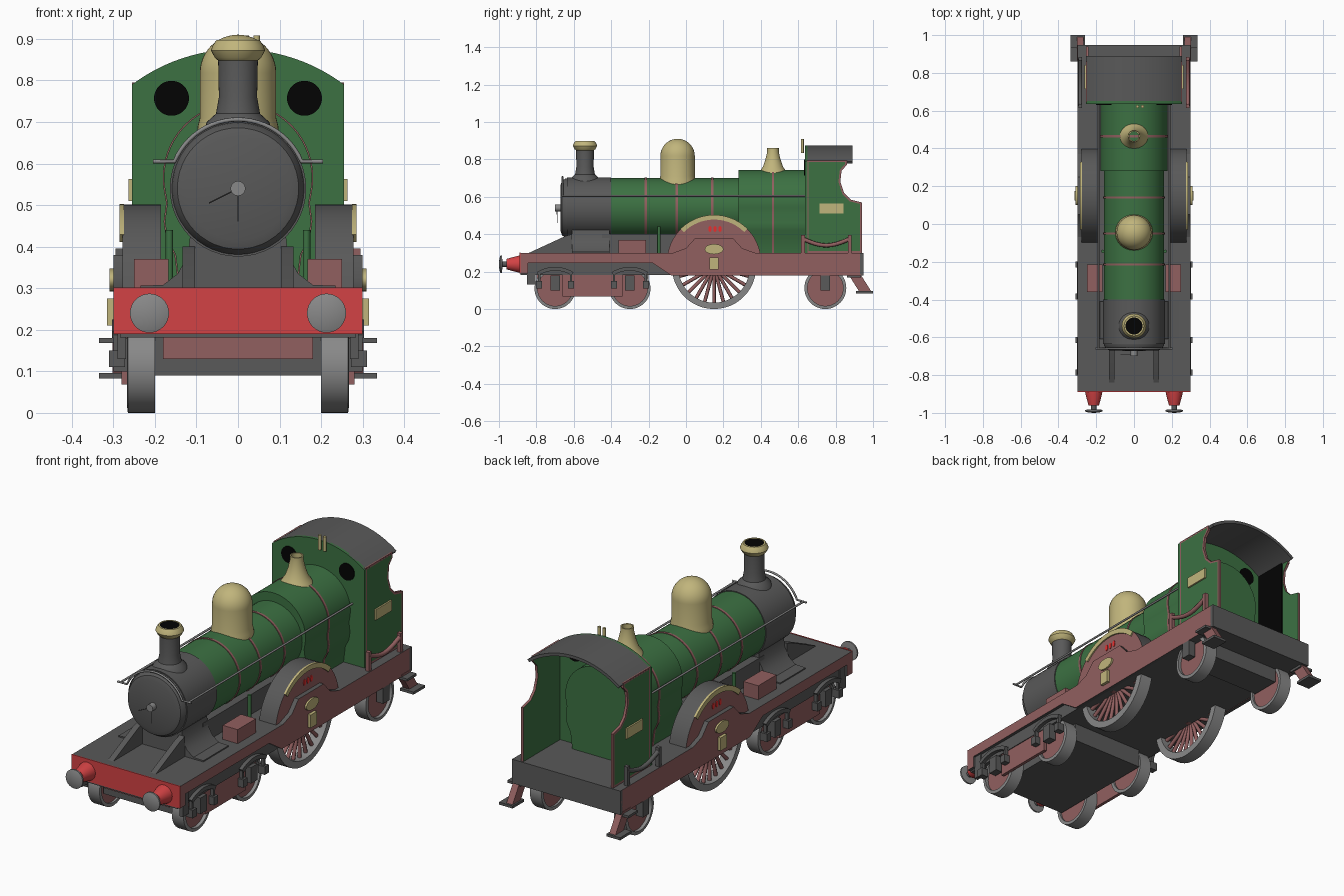
import bpy, bmesh, math
from mathutils import Vector

cube = bpy.data.objects.get("Cube")
if cube:
    bpy.data.objects.remove(cube, do_unlink=True)


def material(name, *rgb):
    m = bpy.data.materials.new(name)
    m.use_nodes = True
    m.diffuse_color = (*rgb, 1)
    bsdf = next(n for n in m.node_tree.nodes if n.type == 'BSDF_PRINCIPLED')
    bsdf.inputs["Base Color"].default_value = (*rgb, 1)
    bsdf.inputs["Roughness"].default_value = 0.6
    return m


GREEN = material("boiler green", 0.045, 0.165, 0.055)
MAROON = material("frame maroon", 0.285, 0.115, 0.115)
GREY = material("dark grey", 0.10, 0.10, 0.10)
STEEL = material("steel grey", 0.25, 0.25, 0.25)
BRASS = material("brass", 0.53, 0.46, 0.20)
RED = material("buffer red", 0.65, 0.055, 0.058)
SCARLET = material("emblem scarlet", 0.85, 0.03, 0.03)
BLACK = material("black", 0.001, 0.001, 0.001)
made = []


def finish(name, bm, *mats):
    bmesh.ops.remove_doubles(bm, verts=bm.verts, dist=1e-5)
    bmesh.ops.recalc_face_normals(bm, faces=bm.faces)
    me = bpy.data.meshes.new(name)
    bm.to_mesh(me)
    bm.free()
    for m in mats:
        me.materials.append(m)
    ob = bpy.data.objects.new(name, me)
    bpy.context.collection.objects.link(ob)
    made.append(ob)
    return ob


def lathe(name, pts, axis, loc, mat, n=40, closed=False):
    """Revolve (radius, height) points about an axis through loc."""
    bm = bmesh.new()
    rings = []
    for r, h in pts:
        ring = []
        for i in range(n):
            a = math.tau * i / n
            c, s = r * math.cos(a), r * math.sin(a)
            p = {'x': (h, c, s), 'y': (c, h, s), 'z': (c, s, h)}[axis]
            ring.append(bm.verts.new(Vector(p) + Vector(loc)))
        rings.append(ring)
    pairs = list(zip(rings, rings[1:])) + ([(rings[-1], rings[0])] if closed else [])
    for lo, hi in pairs:
        for i in range(n):
            j = (i + 1) % n
            bm.faces.new((lo[i], lo[j], hi[j], hi[i]))
    return finish(name, bm, mat)


def prism(name, pts, axis, a, b, side, cap=None, inset=0):
    """Extrude a flat profile along x (y, z points) or y (x, z points)."""
    bm = bmesh.new()
    put = (lambda p, t: (t, p[0], p[1])) if axis == 'x' else (lambda p, t: (p[0], t, p[1]))
    lo = [bm.verts.new(put(p, a)) for p in pts]
    hi = [bm.verts.new(put(p, b)) for p in pts]
    caps = [bm.faces.new(lo), bm.faces.new(hi)]
    for i in range(len(pts)):
        j = (i + 1) % len(pts)
        bm.faces.new((lo[i], lo[j], hi[j], hi[i]))
    for f in caps:
        f.material_index = 1
    bmesh.ops.recalc_face_normals(bm, faces=bm.faces)
    if inset:
        ring = bmesh.ops.inset_region(bm, faces=[caps[1]], thickness=inset, use_even_offset=True)
        for f in ring["faces"]:
            f.material_index = 0
    return finish(name, bm, side, cap or side)


def box(name, x, y, z, mat):
    return prism(name, [(y[0], z[0]), (y[1], z[0]), (y[1], z[1]), (y[0], z[1])], 'x', *x, mat)


def tube(name, pts, r, mat):
    cu = bpy.data.curves.new(name, 'CURVE')
    cu.dimensions = '3D'
    cu.bevel_depth, cu.bevel_resolution, cu.use_fill_caps = r, 2, True
    sp = cu.splines.new('POLY')
    sp.points.add(len(pts) - 1)
    for q, p in zip(sp.points, pts):
        q.co = (*p, 1)
    cu.materials.append(mat)
    ob = bpy.data.objects.new(name, cu)
    bpy.context.collection.objects.link(ob)


def arc(cx, cz, r, a0, a1, n=24, squash=1):
    angles = [math.radians(a0 + (a1 - a0) * i / n) for i in range(n + 1)]
    return [(cx + r * math.cos(a), cz + r * squash * math.sin(a)) for a in angles]


# Deck, bogie block and beams
box("deck", (-0.284, 0.284), (-0.884, 0.94), (0.182, 0.30), GREY)
box("rear_beam", (-0.30, 0.30), (0.93, 0.948), (0.18, 0.30), GREY)
box("buffer_beam", (-0.30, 0.30), (-0.889, -0.884), (0.19, 0.302), RED)
box("bogie_block", (-0.20, 0.20), (-0.78, -0.20), (0.09, 0.20), GREY)
box("rear_axle_block", (-0.20, 0.20), (0.67, 0.82), (0.11, 0.20), GREY)
box("bogie_cross_beam", (-0.18, 0.18), (-0.80, -0.78), (0.13, 0.20), MAROON)
box("inner_frame", (-0.12, 0.12), (-0.45, 0.30), (0.29, 0.40), GREY)

# Boiler, smokebox and firebox
axis = (0, 0, 0.54)
lathe("smokebox", [(0, -0.672), (0.125, -0.670), (0.146, -0.663), (0.157, -0.645), (0.159, -0.635),
                   (0.164, -0.635), (0.164, -0.40), (0, -0.40)], 'y', axis, GREY, 48)
lathe("boiler", [(0.16, -0.41), (0.16, 0.30)], 'y', axis, GREEN, 48)
for y in (-0.215, -0.05, 0.14):
    lathe("boiler_band", [(0.158, y - 0.006), (0.163, y - 0.006), (0.163, y + 0.006), (0.158, y + 0.006)],
          'y', axis, MAROON, 48)


def firebox(name, grow, y0, y1, mat):
    foot = [(0.14 + grow, 0.30), (0.15 + grow, 0.38), (0.17 + grow, 0.42), (0.176 + grow, 0.46), (0.17 + grow, 0.505)]
    prism(name, foot + arc(0, 0.566, 0.178 + grow, -8, 188, 36) + [(-x, z) for x, z in reversed(foot)],
          'y', y0, y1, mat)


firebox("firebox", 0, 0.28, 0.70, GREEN)
firebox("firebox_band", 0.003, 0.459, 0.471, MAROON)
saddle = [(0.235, 0.30), (0.235, 0.306), (0.18, 0.308), (0.145, 0.335), (0.12, 0.38), (0.115, 0.43)]
prism("smokebox_saddle", saddle + [(-x, z) for x, z in reversed(saddle)], 'y', -0.61, -0.41, GREY)
lathe("door_boss", [(0, -0.70), (0.018, -0.70), (0.018, -0.665)], 'y', axis, STEEL, 20)
tube("door_handle", [(0, -0.69, 0.54), (-0.07, -0.69, 0.505)], 0.0015, GREY)
tube("door_handle", [(0, -0.685, 0.54), (0, -0.685, 0.46)], 0.0015, GREY)

# Chimney, dome, hollow safety valve and whistles
stack = (0, -0.54, 0)
lathe("chimney", [(0.085, 0.67), (0.075, 0.70), (0.053, 0.72), (0.046, 0.76), (0.048, 0.86)], 'z', stack, GREY)
lathe("chimney_cap", [(0.048, 0.848), (0.056, 0.855), (0.065, 0.872), (0.061, 0.884), (0.052, 0.897), (0.045, 0.897),
                      (0.045, 0.885)], 'z', stack, BRASS)
lathe("chimney_mouth", [(0, 0.895), (0.046, 0.895)], 'z', stack, BLACK)
lathe("dome", [(0.10, 0.66), (0.097, 0.69), (0.092, 0.71)] + arc(0, 0.818, 0.092, 0, 90, 12),
      'z', (0, -0.045, 0), BRASS)
lathe("safety_valve", [(0.085, 0.71), (0.066, 0.743), (0.054, 0.76), (0.04, 0.80), (0.031, 0.84), (0.031, 0.862),
                       (0.025, 0.862), (0.025, 0.72)], 'z', (0, 0.465, 0), BRASS)
for x in (0.018, 0.045):
    lathe("whistle", [(0, 0.835), (0.008, 0.835), (0.008, 0.908), (0, 0.908)], 'z', (x, 0.622, 0), BRASS, 12)

# Cab front, roof and windows
curve = arc(0, 0.45, 0.425, 53.1, 126.9)
prism("cab_front", [(0.255, 0.30)] + curve + [(-0.255, 0.30)], 'y', 0.635, 0.65, GREEN)
prism("cab_roof", curve + arc(0, 0.45, 0.41, 126.9, 53.1), 'y', 0.64, 0.89, GREY)
for s in (1, -1):
    lathe("cab_window", [(0, 0.63), (0.042, 0.63), (0.042, 0.655), (0, 0.655)], 'y', (s * 0.16, 0, 0.757), BLACK)
box("cab_inner_panel", (-0.242, -0.237), (0.651, 0.822), (0.30, 0.785), BLACK)

# Front handrail looping over the smokebox
tube("front_handrail", [(0.205, -0.66, 0.605)] + [(x, -0.66, z) for x, z in arc(0, 0.54, 0.166, 23, 157)]
     + [(-0.205, -0.66, 0.605)], 0.005, STEEL)

cab_side = [(0.645, 0.30), (0.94, 0.30), (0.94, 0.57), (0.88, 0.585), (0.845, 0.62), (0.825, 0.68),
            (0.832, 0.74), (0.86, 0.77), (0.86, 0.795), (0.645, 0.795)]
frame = [(-0.885, 0.30), (0.94, 0.30), (0.94, 0.18), (-0.08, 0.18), (-0.18, 0.247), (-0.845, 0.247),
         (-0.845, 0.19), (-0.885, 0.19)]


def wheel(name, s, y, r):
    loc = (0, y, r)
    lathe(name + "_tyre", [(r, s * 0.20), (r, s * 0.265), (r * 0.85, s * 0.267), (r * 0.85, s * 0.20)],
          'x', loc, STEEL, 48, True)
    if r < 0.2:
        lathe(name + "_disc", [(0, s * 0.21), (r * 0.87, s * 0.21), (r * 0.87, s * 0.25), (0, s * 0.25)],
              'x', loc, MAROON)
        return
    lathe(name + "_hub", [(0, s * 0.205), (0.045, s * 0.205), (0.045, s * 0.265), (0, s * 0.265)], 'x', loc, MAROON)
    for i in range(24):
        a = math.tau * i / 24
        tube(name + "_spoke", [(s * 0.235, y + q * math.cos(a), r + q * math.sin(a)) for q in (0.03, r * 0.88)],
             0.0095, MAROON)


# Everything that repeats on both sides
for s in (1, -1):
    def span(a, b):
        return (s * a, s * b)

    prism("side_frame", frame, 'x', *span(0.282, 0.30), GREY, MAROON)
    prism("axle_hump", [(-0.07, 0.30), (0.0, 0.325), (0.05, 0.38), (0.25, 0.38), (0.30, 0.325), (0.37, 0.30)],
          'x', *span(0.255, 0.30), GREY, MAROON)
    prism("cab_side", cab_side, 'x', *span(0.242, 0.255), MAROON, GREEN, 0.01)
    box("cab_plate", span(0.255, 0.263), (0.715, 0.843), (0.51, 0.563), BRASS)
    # Wheels
    wheel("bogie_wheel", s, -0.70, 0.11)
    wheel("bogie_wheel", s, -0.30, 0.11)
    wheel("driving_wheel", s, 0.15, 0.225)
    wheel("trailing_wheel", s, 0.745, 0.112)
    # Splasher with brass bead, emblem and axle plates
    prism("splasher", arc(0.15, 0.25, 0.252, 11, 169), 'x', *span(0.185, 0.278), GREY, MAROON)
    prism("splasher_bead", arc(0.15, 0.25, 0.253, 45, 135) + arc(0.15, 0.25, 0.228, 135, 45),
          'x', *span(0.274, 0.285), BRASS)
    for y in (0.128, 0.155, 0.182):
        prism("splasher_emblem", arc(y, 0.428, 0.009, 0, 330, 11, 1.8), 'x', *span(0.275, 0.281), SCARLET)
    prism("axle_oval", arc(0.15, 0.32, 0.05, 0, 345, 23, 0.55), 'x', *span(0.298, 0.309), BRASS)
    box("axle_plate", span(0.298, 0.315), (0.125, 0.175), (0.21, 0.275), BRASS)
    # Bogie frame, guard, springs and hangers
    box("bogie_frame", span(0.264, 0.28), (-0.66, -0.34), (0.068, 0.185), MAROON)
    box("front_guard", span(0.27, 0.29), (-0.85, -0.805), (0.13, 0.25), GREY)
    for y in (-0.70, -0.30, 0.745):
        box("axlebox", span(0.262, 0.30), (y - 0.025, y + 0.025), (0.10, 0.18), GREY)
        if y < 0:
            prism("leaf_spring", arc(y, 0.04, 0.185, 58, 122, 10) + arc(y, 0.04, 0.165, 122, 58, 10),
                  'x', *span(0.275, 0.303), GREY)
            for e in (-0.085, 0.085):
                box("spring_hanger", span(0.272, 0.31), (y + e - 0.016, y + e + 0.016), (0.11, 0.15), GREY)
                box("spring_link", span(0.282, 0.30), (y + e - 0.006, y + e + 0.006), (0.14, 0.20), GREY)
    # Rear steps
    prism("step_bracket", [(0.865, 0.19), (0.93, 0.19), (0.99, 0.095), (0.925, 0.095)],
          'x', *span(0.268, 0.302), MAROON)
    box("step_tread", span(0.26, 0.335), (0.91, 1.0), (0.083, 0.096), GREY)
    box("upper_step_tread", span(0.26, 0.335), (0.86, 0.935), (0.168, 0.18), GREY)
    # Sandbox, gusset, pipe and boiler handrail
    box("sandbox", span(0.167, 0.25), (-0.36, -0.215), (0.29, 0.37), MAROON)
    prism("front_gusset", [(-0.84, 0.30), (-0.61, 0.30), (-0.61, 0.40), (-0.645, 0.39)], 'x', *span(0.103, 0.133), GREY)
    tube("feed_pipe", [(s * 0.165, -0.145, 0.29), (s * 0.165, -0.145, 0.44)], 0.009, GREEN)
    tube("boiler_handrail", [(s * 0.188, -0.66, 0.605), (s * 0.188, 0.64, 0.605)], 0.005, STEEL)
    # Draped rail below the cab
    rail = MAROON if s > 0 else GREY
    sag = [(s * 0.285, 0.625 + 0.25 * t / 10, 0.375 - 0.035 * math.sin(math.pi * t / 10)) for t in range(11)]
    tube("cab_step_rail", sag, 0.011, rail)
    for y in (0.625, 0.875):
        box("cab_rail_post", span(0.275, 0.295), (y - 0.01, y + 0.01), (0.30, 0.395), rail)
    # Buffers
    at = (s * 0.213, 0, 0.24)
    lathe("buffer_housing", [(0.046, -0.885), (0.044, -0.90), (0.028, -0.96), (0, -0.96)], 'y', at, RED, 28)
    lathe("buffer_shaft", [(0.015, -0.95), (0.015, -0.99)], 'y', at, GREY, 20)
    lathe("buffer_head", [(0, -1.0), (0.03, -0.998), (0.047, -0.992), (0.047, -0.984), (0, -0.98)], 'y', at, STEEL, 32)

for ob in bpy.context.selected_objects:
    ob.select_set(False)
for ob in made:
    ob.select_set(True)
bpy.context.view_layer.objects.active = made[0]
bpy.ops.object.shade_smooth_by_angle(angle=math.radians(35))
